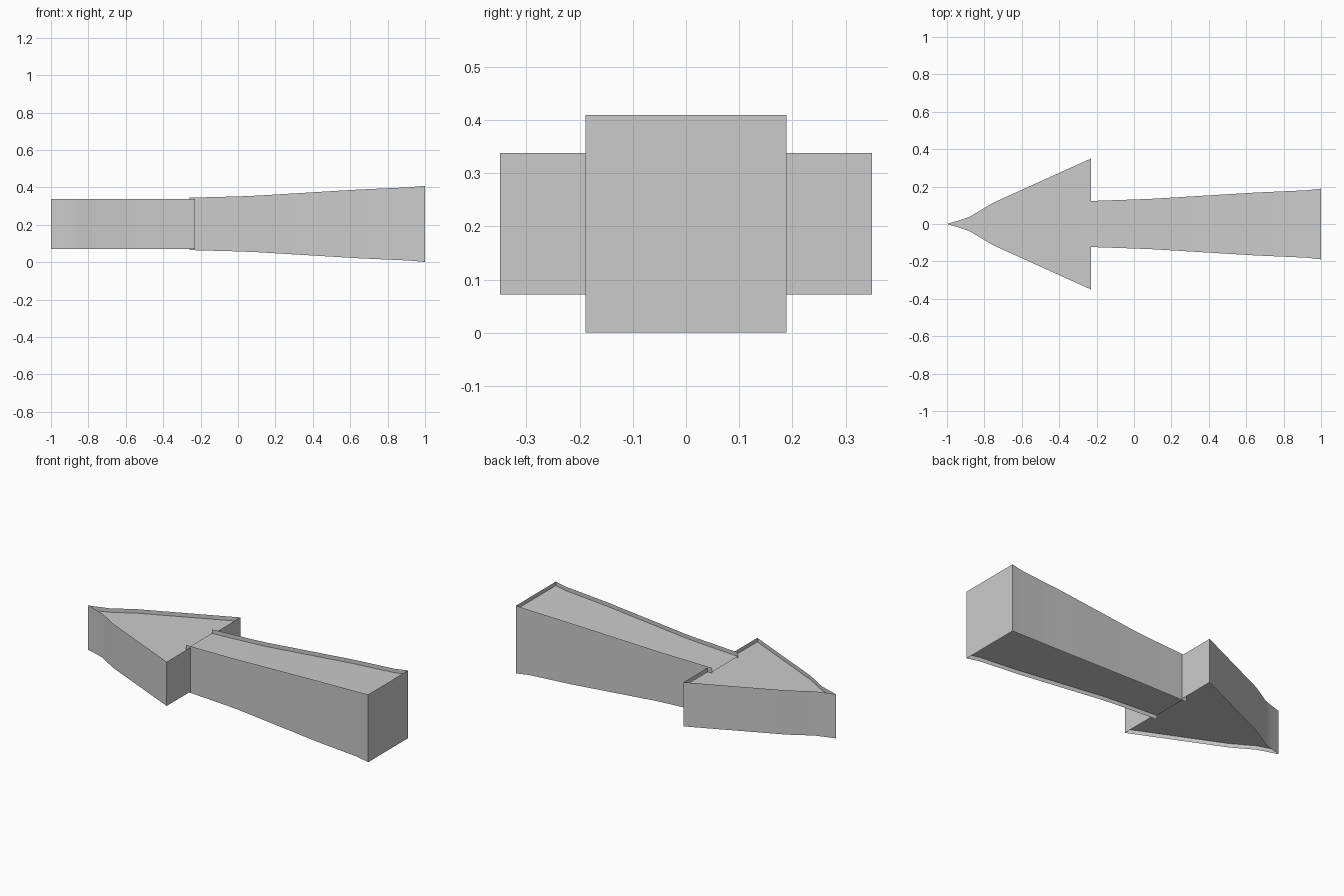
import bpy, bmesh, math

if "Cube" in bpy.data.objects:
    bpy.data.objects.remove(bpy.data.objects["Cube"])

MID = 0.205      # height of the horizontal symmetry plane
RECESS = 0.024   # how far the faces sit below the rims


def finish(name, bm):
    mesh = bpy.data.meshes.new(name)
    bm.to_mesh(mesh)
    bm.free()
    obj = bpy.data.objects.new(name, mesh)
    bpy.context.collection.objects.link(obj)
    bpy.ops.object.select_all(action='DESELECT')
    obj.select_set(True)
    bpy.context.view_layer.objects.active = obj
    bpy.ops.object.shade_smooth_by_angle(angle=math.radians(25))


def rim_walls(name, path):
    """Thin upright wall along (x, y, half height) points, counterclockwise."""
    bm = bmesh.new()
    low = [bm.verts.new((x, y, MID - h)) for x, y, h in path]
    high = [bm.verts.new((x, y, MID + h)) for x, y, h in path]
    for i in range(len(path) - 1):
        bm.faces.new((low[i], low[i + 1], high[i + 1], high[i]))
    finish(name, bm)


def recessed_faces(name, stations):
    """Mirrored top and bottom faces through (x, half width, half height)."""
    bm = bmesh.new()
    for side in (1, -1):
        rows = [[bm.verts.new((x, s * w, MID + side * (h - RECESS)))
                 for s in (-side, side)] for x, w, h in stations]
        for (a, b), (c, d) in zip(rows, rows[1:]):
            bm.faces.new((a, c, d, b))
    bmesh.ops.remove_doubles(bm, verts=bm.verts, dist=1e-5)
    finish(name, bm)


# Arrow head: gently hollowed point, wide barbs, open where the shaft enters
H = 0.133
head = [(-1.0, 0.0, H), (-0.94, 0.018, H), (-0.88, 0.038, H),
        (-0.82, 0.074, H), (-0.75, 0.115, H), (-0.23, 0.35, H)]
back = (-0.23, 0.122, H)
upper = [back] + head[::-1]
lower = [(x, -y, h) for x, y, h in upper[::-1]]
rim_walls("head_walls", upper + lower[1:])
recessed_faces("head_faces", head)

# Shaft: square section flaring towards the tail, open at the head
shaft = [(-0.26, 0.122, 0.14), (0.0, 0.131, 0.147), (0.1, 0.135, 0.151),
         (0.35, 0.150, 0.166), (0.65, 0.168, 0.184),
         (0.92, 0.180, 0.196), (1.0, 0.189, 0.204)]
rim_walls("shaft_walls", [(x, -w, h) for x, w, h in shaft] + shaft[::-1])
recessed_faces("shaft_faces", shaft)
